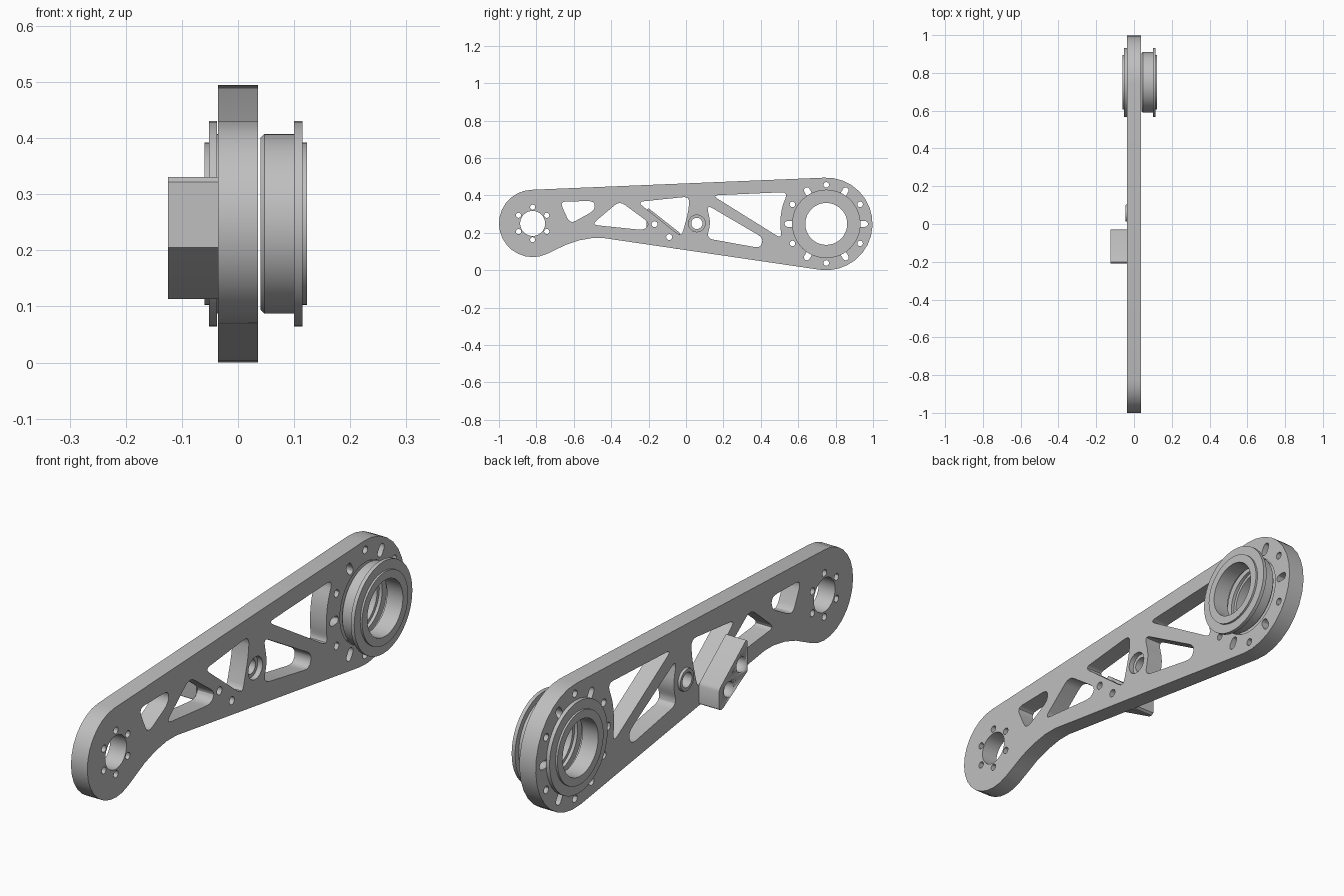
import bpy, bmesh, math
from mathutils import Vector, Matrix

if "Cube" in bpy.data.objects:
    bpy.data.objects.remove(bpy.data.objects["Cube"])

grey = bpy.data.materials.new("light_grey")
grey.diffuse_color = (0.52, 0.52, 0.52, 1)
grey.use_nodes = True
grey.node_tree.nodes["Principled BSDF"].inputs["Base Color"].default_value = grey.diffuse_color
# profiles are drawn as (y, z) and extruded along x
TO_X = Matrix(((0, 0, 1, 0), (1, 0, 0, 0), (0, 1, 0, 0), (0, 0, 0, 1)))


def finish(name, bm, angle=30):
    bmesh.ops.remove_doubles(bm, verts=bm.verts, dist=1e-5)
    bmesh.ops.recalc_face_normals(bm, faces=bm.faces)
    mesh = bpy.data.meshes.new(name)
    bm.to_mesh(mesh)
    bm.free()
    mesh.materials.clear()
    mesh.materials.append(grey)
    obj = bpy.data.objects.new(name, mesh)
    bpy.context.collection.objects.link(obj)
    bpy.ops.object.select_all(action='DESELECT')
    obj.select_set(True)
    bpy.context.view_layer.objects.active = obj
    bpy.ops.object.shade_smooth_by_angle(angle=math.radians(angle))
    return obj


def arc(cy, cz, r, a0, a1, n):
    angles = [math.radians(a0 + (a1 - a0) * i / n) for i in range(n + 1)]
    return [(cy + r * math.cos(a), cz + r * math.sin(a)) for a in angles]


def circle(cy, cz, r, n=24):
    return arc(cy, cz, r, 0, 360, n)[:-1]


def rounded(points, r, n=4):
    """Polygon with softly rounded corners."""
    out = []
    pts = [Vector(p) for p in points]
    for i, p in enumerate(pts):
        to_a, to_b = pts[i - 1] - p, pts[(i + 1) % len(pts)] - p
        a = p + to_a.normalized() * min(r, to_a.length * 0.45)
        b = p + to_b.normalized() * min(r, to_b.length * 0.45)
        for k in range(n + 1):
            t = k / n
            out.append(tuple(a * (1 - t) ** 2 + p * 2 * t * (1 - t) + b * t * t))
    return out


def plate(name, loops, x0, x1):
    """Filled outline with holes, extruded from x0 to x1."""
    curve = bpy.data.curves.new(name, 'CURVE')
    curve.dimensions, curve.fill_mode = '2D', 'BOTH'
    curve.extrude = (x1 - x0) / 2
    for loop in loops:
        spline = curve.splines.new('POLY')
        spline.points.add(len(loop) - 1)
        for sp, (y, z) in zip(spline.points, loop):
            sp.co = (y, z, 0, 1)
        spline.use_cyclic_u = True
    temp = bpy.data.objects.new(name + "_curve", curve)
    bpy.context.collection.objects.link(temp)
    dg = bpy.context.evaluated_depsgraph_get()
    mesh = bpy.data.meshes.new_from_object(temp.evaluated_get(dg))
    bm = bmesh.new()
    bm.from_mesh(mesh)
    bm.transform(Matrix.Translation(((x0 + x1) / 2, 0, 0)) @ TO_X)
    bpy.data.objects.remove(temp)
    bpy.data.meshes.remove(mesh)
    return finish(name, bm)


def ring(name, profile, cy, cz, n=48):
    """Closed (x, radius) profile spun around an x axis."""
    bm = bmesh.new()
    rows = []
    for i in range(n):
        a = 2 * math.pi * i / n
        rows.append([bm.verts.new((x, cy + r * math.cos(a), cz + r * math.sin(a)))
                     for x, r in profile])
    m = len(profile)
    for i in range(n):
        p, q = rows[i], rows[(i + 1) % n]
        for j in range(m):
            k = (j + 1) % m
            bm.faces.new((p[j], p[k], q[k], q[j]))
    return finish(name, bm)


HALF = 0.036
BIG, SMALL, BOSS = (0.75, 0.2475), (-0.82, 0.25), (0.058, 0.25)
BOLTS = [(-0.168, 0.246), (-0.09, 0.177)]

# arm outline: large end, small end, then the concave underside
outline = (arc(*BIG, 0.2475, -98.3, 92.4, 16) + arc(*SMALL, 0.18, 92.4, 296, 16)
           + [(-0.70, 0.108), (-0.64, 0.137), (-0.57, 0.16), (-0.50, 0.172),
              (-0.44, 0.172), (-0.38, 0.163)])
loops = [outline, circle(*BIG, 0.16, 48), circle(*SMALL, 0.067, 32), circle(*BOSS, 0.045)]

# small end bolt circle
for k in range(6):
    a = math.radians(30 + 60 * k)
    loops.append(circle(SMALL[0] + 0.087 * math.cos(a), SMALL[1] + 0.087 * math.sin(a), 0.014, 12))

# large end: round holes alternating with radial slots
for k in range(6):
    a = math.radians(30 + 60 * k)
    loops.append(circle(BIG[0] + 0.209 * math.cos(a), BIG[1] + 0.209 * math.sin(a), 0.015, 12))
    a = 60 * k
    slot = arc(0.207, 0, 0.016, -90, 90, 6) + arc(0.186, 0, 0.016, 90, 270, 6)
    c, s = math.cos(math.radians(a)), math.sin(math.radians(a))
    loops.append([(BIG[0] + u * c - v * s, BIG[1] + u * s + v * c) for u, v in slot])

# lightening pockets
pockets = [
    [(-0.675, 0.367), (-0.488, 0.37), (-0.488, 0.32), (-0.62, 0.247)],
    [(-0.505, 0.243), (-0.355, 0.37), (-0.195, 0.252), (-0.222, 0.214)],
    [(-0.26, 0.365), (0.02, 0.394), (0.012, 0.31), (-0.024, 0.178)],
    [(0.11, 0.35), (0.414, 0.172), (0.398, 0.118), (0.11, 0.17), (0.132, 0.25)],
    [(0.14, 0.4), (0.545, 0.418), (0.512, 0.335), (0.502, 0.25), (0.512, 0.168)],
]
loops += [rounded(p, 0.035) for p in pockets]
loops += [circle(y, z, 0.016, 16) for y, z in BOLTS]
plate("arm_plate", loops, -HALF, HALF)

# two flanged bearings, one seated in the arm and one outside it, facing opposite ways
for name, x0, d in (("inner_bearing", -0.06, 1), ("outer_bearing", 0.123, -1)):
    prof = [(0, 0.112), (0, 0.145), (0.008, 0.145), (0.008, 0.183), (0.023, 0.183),
            (0.023, 0.16), (0.076, 0.16), (0.083, 0.153), (0.083, 0.125),
            (0.07, 0.125), (0.07, 0.112)]
    ring(name, [(x0 + d * x, r) for x, r in prof], *BIG)

# small bushing in the middle of the arm
ring("centre_bushing", [(-0.046, 0.03), (-0.046, 0.043), (-0.036, 0.045),
                        (0.015, 0.045), (0.015, 0.03)], *BOSS, 32)

# slanted stop block on the far side, with counterbored bolt holes
block = [(-0.21, 0.322), (-0.20, 0.331), (-0.037, 0.203), (-0.03, 0.19),
         (-0.03, 0.12), (-0.04, 0.113), (-0.055, 0.115), (-0.21, 0.205)]
stop = plate("stop_block", [block] + [circle(y, z, 0.016, 16) for y, z in BOLTS], -0.125, -HALF)
for y, z in BOLTS:
    cutter = plate("counterbore_cutter", [circle(y, z, 0.03)], -0.14, -0.085)
    cutter.hide_render = True
    mod = stop.modifiers.new("counterbore", 'BOOLEAN')
    mod.operation, mod.object, mod.solver = 'DIFFERENCE', cutter, 'EXACT'
    bpy.context.view_layer.objects.active = stop
    bpy.ops.object.modifier_apply(modifier=mod.name)
    bpy.data.objects.remove(cutter)
